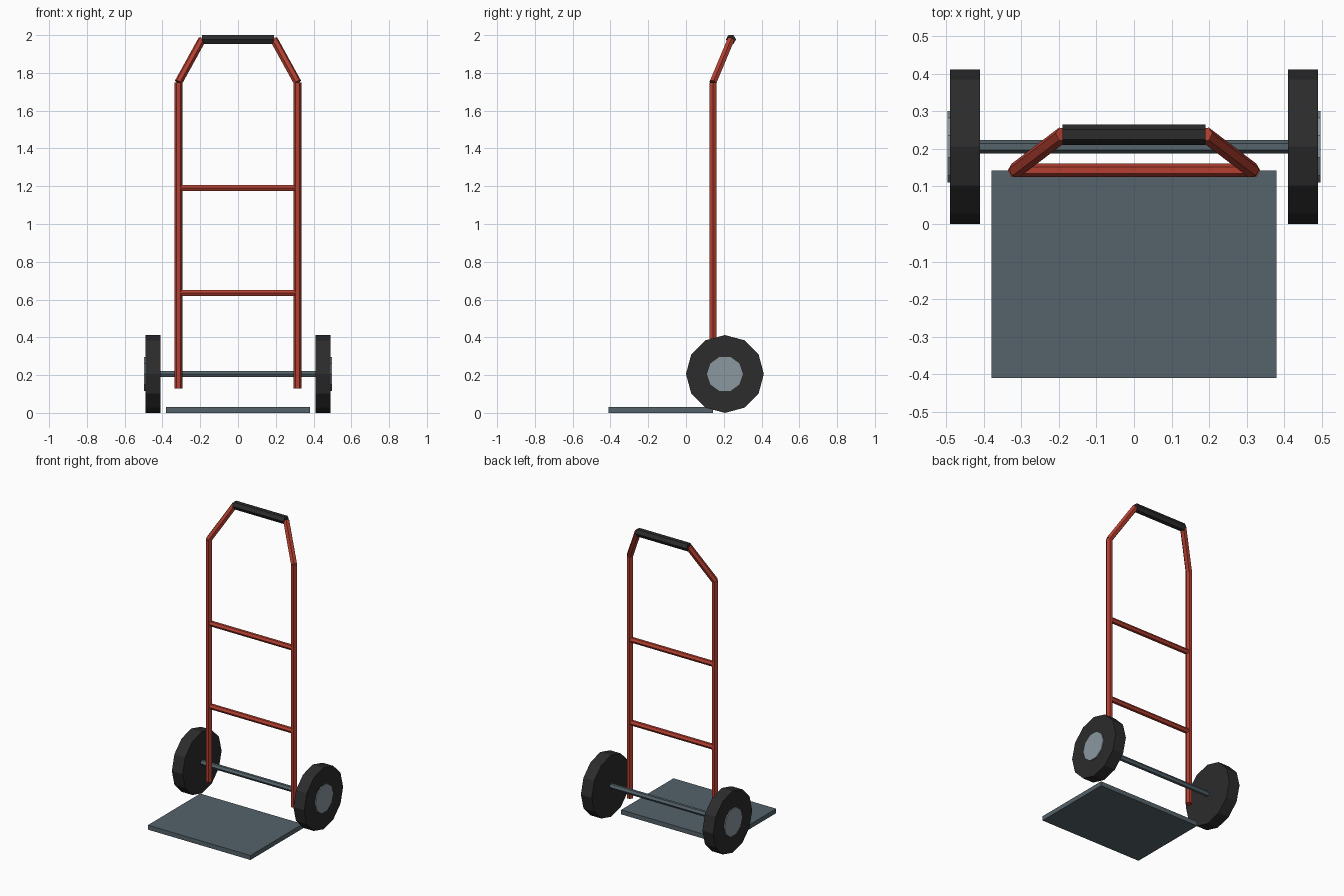
import bpy
import bmesh
from mathutils import Vector

if "Cube" in bpy.data.objects:
    bpy.data.objects.remove(bpy.data.objects["Cube"])


def material(name, rgb):
    m = bpy.data.materials.new(name)
    m.use_nodes = True
    m.diffuse_color = (*rgb, 1)
    m.node_tree.nodes["Principled BSDF"].inputs["Base Color"].default_value = (*rgb, 1)
    return m


RED = material("red paint", (0.45, 0.05, 0.03))
RUBBER = material("black rubber", (0.025, 0.025, 0.025))
STEEL = material("dark steel", (0.09, 0.125, 0.145))
HUB = material("light steel", (0.26, 0.31, 0.35))


def finish(name, bm, mat):
    bmesh.ops.recalc_face_normals(bm, faces=bm.faces)
    mesh = bpy.data.meshes.new(name)
    bm.to_mesh(mesh)
    bm.free()
    mesh.materials.append(mat)
    obj = bpy.data.objects.new(name, mesh)
    bpy.context.collection.objects.link(obj)
    return obj


def rod(name, start, end, radius, mat, sides=6, corner=(0, 1, 0)):
    """Faceted cylinder between two points, with one corner towards a direction."""
    start, end = Vector(start), Vector(end)
    axis = (end - start).normalized()
    u = Vector(corner)
    u = (u - axis * u.dot(axis)).normalized()
    v = axis.cross(u)
    bm = bmesh.new()
    bmesh.ops.create_cone(bm, cap_ends=True, segments=sides, radius1=radius,
                          radius2=radius, depth=(end - start).length)
    mid = (start + end) / 2
    for vert in bm.verts:
        x, y, z = vert.co
        vert.co = mid + u * y - v * x + axis * z
    return finish(name, bm, mat)


RAIL_X, RAIL_Y = 0.315, 0.143
AXLE_Y, AXLE_Z = 0.206, 0.206
GRIP_X, GRIP_Y, GRIP_Z = 0.19, 0.238, 1.977

# Load plate
bm = bmesh.new()
bmesh.ops.create_cube(bm, size=1)
bmesh.ops.scale(bm, vec=(0.76, 0.553, 0.03), verts=bm.verts)
bmesh.ops.translate(bm, vec=(0, -0.134, 0.015), verts=bm.verts)
finish("load_plate", bm, STEEL)

# Frame rails, handle arms and wheels on both sides
for side, s in (("left", 1), ("right", -1)):
    bend = (s * RAIL_X, RAIL_Y, 1.75)
    rod(side + "_rail", (s * RAIL_X, RAIL_Y, 0.13), bend, 0.021, RED, corner=(1, 0, 0))
    rod(side + "_handle_arm", bend, (s * GRIP_X, GRIP_Y, GRIP_Z), 0.021, RED,
        corner=(1, 0, 0))
    rod(side + "_wheel", (s * 0.41, AXLE_Y, AXLE_Z), (s * 0.49, AXLE_Y, AXLE_Z),
        0.206, RUBBER, sides=12)
    rod(side + "_hub", (s * 0.45, AXLE_Y, AXLE_Z), (s * 0.497, AXLE_Y, AXLE_Z),
        0.095, HUB, sides=10)

# Crossbars, axle and grip
for name, z in (("lower_crossbar", 0.635), ("upper_crossbar", 1.19)):
    rod(name, (-RAIL_X, RAIL_Y, z), (RAIL_X, RAIL_Y, z), 0.018, RED)
rod("axle", (-0.45, AXLE_Y, AXLE_Z), (0.45, AXLE_Y, AXLE_Z), 0.018, STEEL)
rod("grip", (-GRIP_X, GRIP_Y, GRIP_Z), (GRIP_X, GRIP_Y, GRIP_Z), 0.027, RUBBER)
